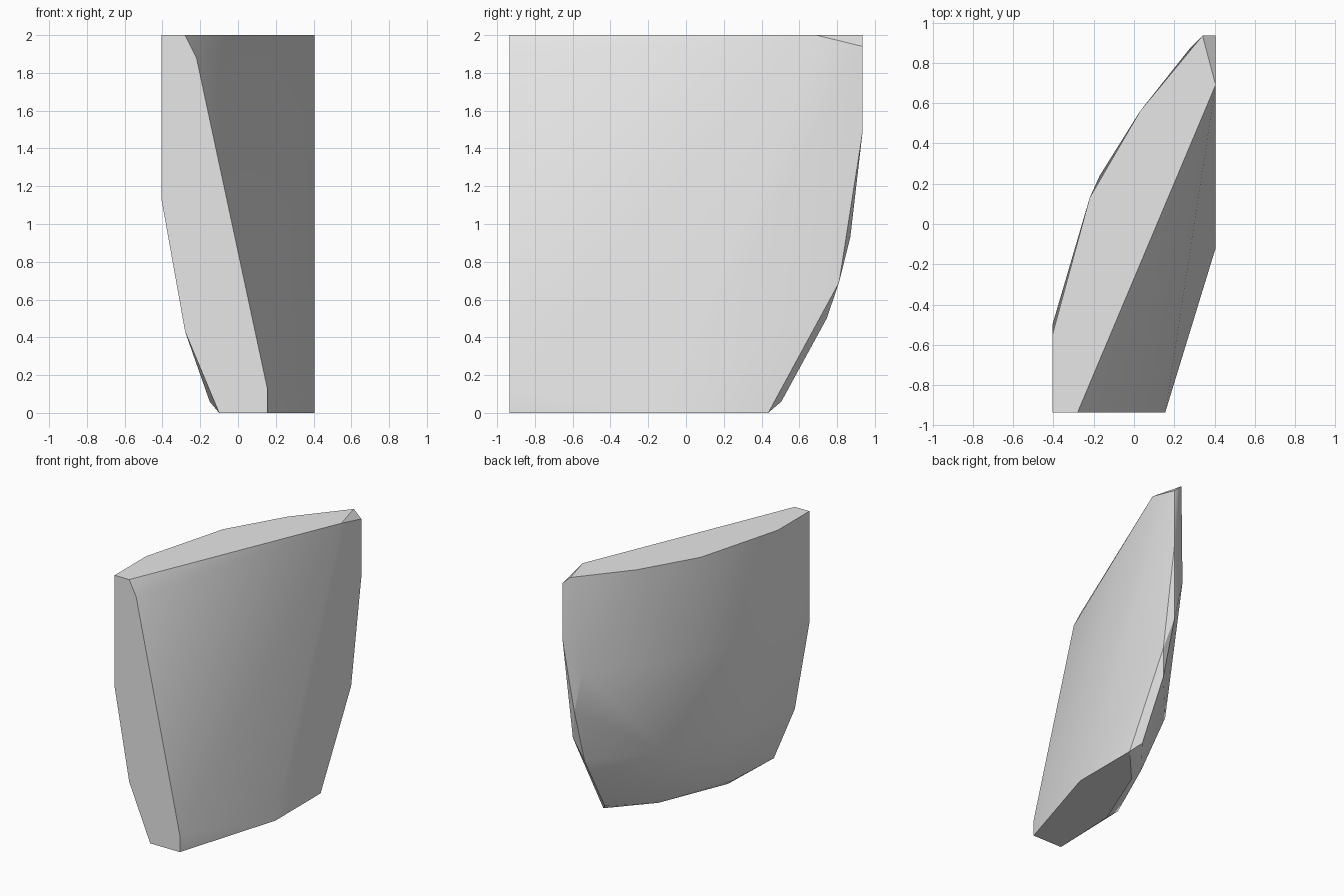
import bpy
import bmesh
import math

default_cube = bpy.data.objects.get("Cube")
if default_cube:
    bpy.data.objects.remove(default_cube, do_unlink=True)

# Flat trimming planes of the block the shard is cut from
side = 0.405
end = 0.935
top = 2.0

# Trimmed front end, at y = -end: (x, z)
front_end = [(-side, top), (-0.28, top), (-0.22, 1.88), (0.155, 0.13),
             (0.155, 0), (-0.1, 0), (-0.28, 0.43), (-side, 1.13)]

# Trimmed left side, at x = side: (y, z)
left_side = [(-0.12, 0), (0.435, 0), (0.81, 0.69), (end, 1.49),
             (end, 1.94), (0.69, top)]

# Curved outer wall, listed as level rows: z, then (x, y) along the row
outer_rows = {
    top: [(-side, -0.55), (-0.22, 0.13), (0.03, 0.56), (0.34, end)],
    1.25: [(-side, -0.5), (-0.17, 0.24), (0.28, 0.875)],
    0.93: [(0.35, 0.87)],
    0.5: [(-0.275, -0.4), (-0.04, 0.3), (0.35, 0.745)],
    0.06: [(-0.15, -0.36), (0.1, 0.2), (0.345, 0.505)],
    0: [(-0.08, -0.4), (0.14, 0.14)],
}


def collect_corners():
    corners = [(x, -end, z) for x, z in front_end]
    corners += [(side, y, z) for y, z in left_side]
    for z, row in outer_rows.items():
        corners += [(x, y, z) for x, y in row]
    return corners


def make_material(name, colour):
    material = bpy.data.materials.new(name)
    material.use_nodes = True
    material.diffuse_color = colour
    shader = next(node for node in material.node_tree.nodes
                  if node.type == "BSDF_PRINCIPLED")
    shader.inputs["Base Color"].default_value = colour
    return material


def make_hull(name, corners, material):
    # Convex solid around the corners, with flat areas merged to single faces
    mesh = bpy.data.meshes.new(name)
    bm = bmesh.new()
    for corner in corners:
        bm.verts.new(corner)
    bmesh.ops.convex_hull(bm, input=bm.verts[:])
    loose = [vert for vert in bm.verts if not vert.link_faces]
    bmesh.ops.delete(bm, geom=loose, context="VERTS")
    bmesh.ops.dissolve_limit(bm, angle_limit=math.radians(1),
                             verts=bm.verts[:], edges=bm.edges[:])
    bmesh.ops.recalc_face_normals(bm, faces=bm.faces[:])
    bm.to_mesh(mesh)
    bm.free()
    mesh.materials.append(material)
    obj = bpy.data.objects.new(name, mesh)
    bpy.context.collection.objects.link(obj)
    return obj


# Stone shard
grey = make_material("light_grey", (0.8, 0.8, 0.8, 1))
shard = make_hull("curved_shard", collect_corners(), grey)

bpy.ops.object.select_all(action="DESELECT")
shard.select_set(True)
bpy.context.view_layer.objects.active = shard
bpy.ops.object.shade_smooth_by_angle(angle=math.radians(30))
